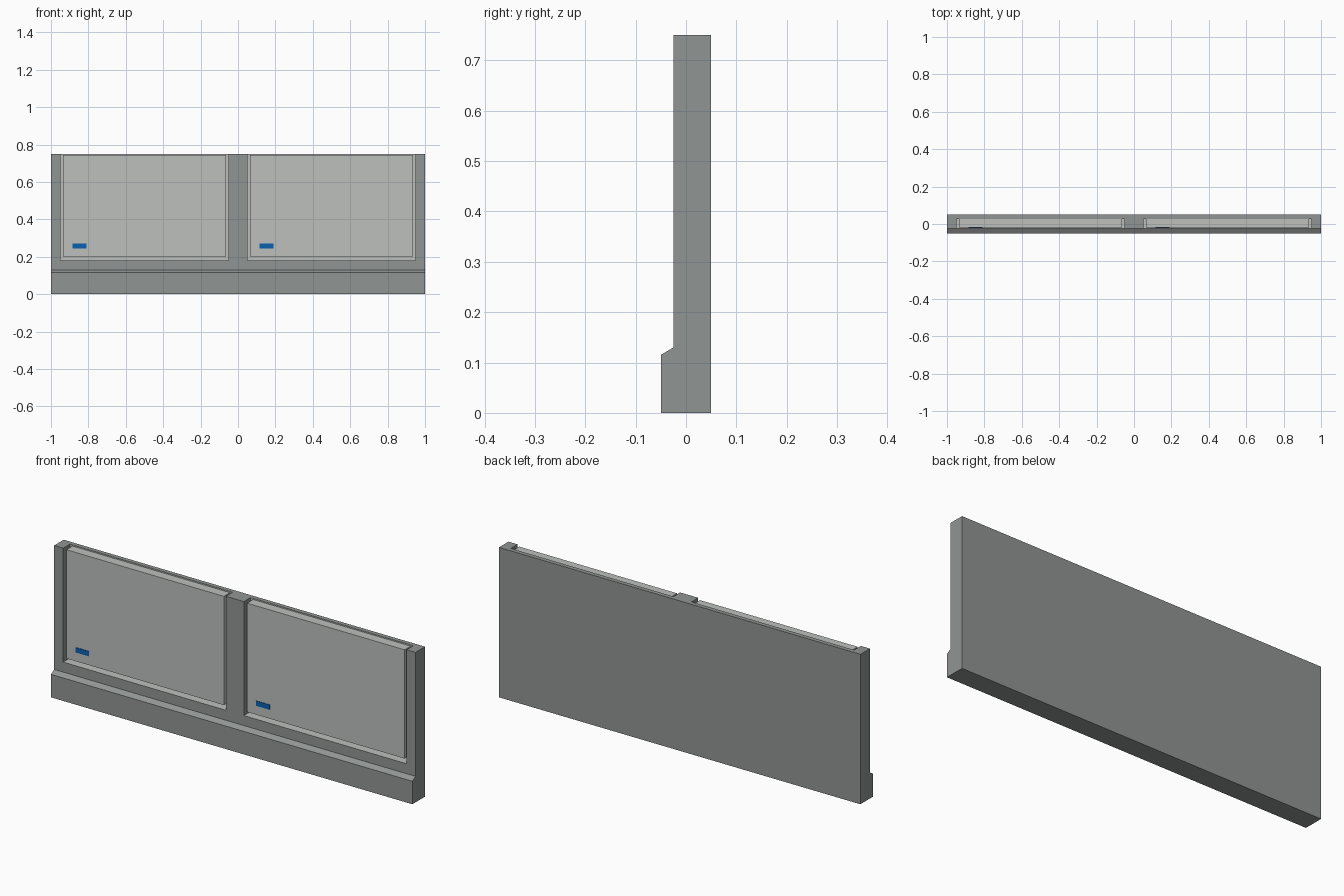
import bpy, bmesh

if "Cube" in bpy.data.objects:
    bpy.data.objects.remove(bpy.data.objects["Cube"])


def material(name, rgb):
    m = bpy.data.materials.new(name)
    m.diffuse_color = (*rgb, 1.0)
    m.use_nodes = True
    m.node_tree.nodes["Principled BSDF"].inputs["Base Color"].default_value = m.diffuse_color
    return m


concrete = material("dark_grey", (0.28, 0.30, 0.295))
light = material("light_grey", (0.51, 0.53, 0.515))
blue = material("blue", (0.003, 0.115, 0.43))


def add_object(name, bm, *mats):
    bmesh.ops.recalc_face_normals(bm, faces=bm.faces)
    me = bpy.data.meshes.new(name)
    bm.to_mesh(me)
    bm.free()
    for m in mats:
        me.materials.append(m)
    ob = bpy.data.objects.new(name, me)
    bpy.context.collection.objects.link(ob)
    return ob


def box(name, lo, hi, mat):
    bm = bmesh.new()
    bmesh.ops.create_cube(bm, size=1)
    for v in bm.verts:
        v.co = [(a + b) / 2 + c * (b - a) for a, b, c in zip(lo, hi, v.co)]
    return add_object(name, bm, mat)


# Wall: side profile with sloped plinth, extruded along x
FRONT, BACK, RECESS = -0.025, 0.05, 0.028
profile = [(BACK, 0), (-0.05, 0), (-0.05, 0.115), (FRONT, 0.13),
           (FRONT, 0.75), (BACK, 0.75)]
bm = bmesh.new()
face = bm.faces.new([bm.verts.new((-1, y, z)) for y, z in profile])
ext = bmesh.ops.extrude_face_region(bm, geom=[face])
bmesh.ops.translate(bm, vec=(2, 0, 0),
                    verts=[g for g in ext["geom"] if isinstance(g, bmesh.types.BMVert)])
wall = add_object("wall_frame", bm, concrete, light)

for side, cx in (("left", -0.5), ("right", 0.5)):
    # Recess, open at the top
    cutter = box("recess_cutter_" + side, (cx - 0.45, -0.1, 0.18),
                 (cx + 0.45, RECESS, 0.9), concrete)
    cutter.hide_render = True
    mod = wall.modifiers.new("recess", 'BOOLEAN')
    mod.operation = 'DIFFERENCE'
    mod.solver = 'EXACT'
    mod.object = cutter
    bpy.context.view_layer.objects.active = wall
    bpy.ops.object.modifier_apply(modifier=mod.name)
    bpy.data.objects.remove(cutter)

    # Raised panel standing inside the recess
    box("panel_" + side, (cx - 0.436, -0.02, 0.2),
        (cx + 0.436, RECESS, 0.744), light)
    # Small blue plate on the panel
    box("plate_" + side, (cx - 0.385, -0.022, 0.245),
        (cx - 0.31, -0.0195, 0.27), blue)

# Light back and floor of the recesses
for p in wall.data.polygons:
    c, n = p.center, p.normal
    back = n.y < -0.9 and abs(c.y - RECESS) < 0.002
    floor = n.z > 0.9 and abs(c.z - 0.18) < 0.002
    p.material_index = 1 if back or floor else 0
